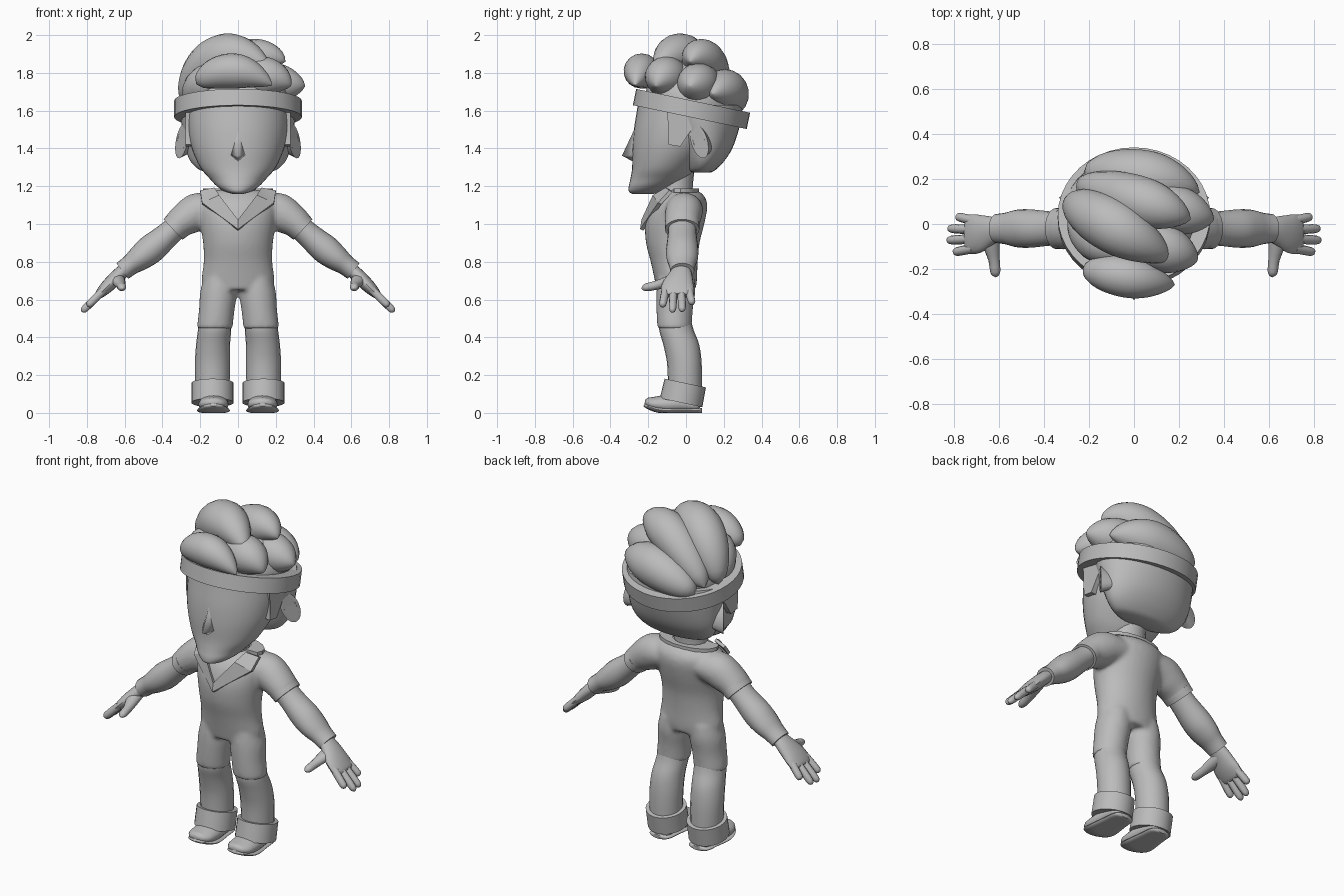
import bpy, bmesh, math
from mathutils import Vector, Matrix

GREY = bpy.data.materials.new("plain grey")
GREY.diffuse_color = (0.5, 0.5, 0.5, 1)
X, Y, Z = Vector((1, 0, 0)), Vector((0, 1, 0)), Vector((0, 0, 1))


def finish(name, bm, mirror=False, angle=40):
    bmesh.ops.recalc_face_normals(bm, faces=bm.faces)
    me = bpy.data.meshes.new(name)
    bm.to_mesh(me)
    bm.free()
    me.materials.append(GREY)
    me.shade_smooth()
    me.set_sharp_from_angle(angle=math.radians(angle))
    ob = bpy.data.objects.new(name, me)
    bpy.context.collection.objects.link(ob)
    if mirror:
        ob.modifiers.new("mirror", 'MIRROR')
    return ob


def spline(rows, steps):
    """Smoothly interpolate rows of numbers."""
    out = []
    for i in range(len(rows) - 1):
        a, b, c, d = (rows[max(i - 1, 0)], rows[i], rows[i + 1], rows[min(i + 2, len(rows) - 1)])
        for k in range(steps):
            t = k / steps
            out.append([0.5 * (2 * q + (r - p) * t + (2 * p - 5 * q + 4 * r - s) * t * t
                        + (3 * q - p - 3 * r + s) * t ** 3) for p, q, r, s in zip(a, b, c, d)])
    return out + [list(rows[-1])]


def tube(name, rows, side=X, n=20, steps=4, flat=False, mirror=False, floor=None):
    """Loft ellipses; each row is x, y, z, radius along side, other radius."""
    rows = spline(rows, steps)
    pts = [Vector(r[:3]) for r in rows]
    bm = bmesh.new()
    rings = []
    for i, r in enumerate(rows):
        t = Z if flat else (pts[min(i + 1, len(pts) - 1)] - pts[max(i - 1, 0)]).normalized()
        u = (side - t * side.dot(t)).normalized()
        v = t.cross(u)
        ring = []
        for k in range(n):
            a = 2 * math.pi * k / n
            p = pts[i] + u * max(r[3], 0.002) * math.cos(a) + v * max(r[4], 0.002) * math.sin(a)
            if floor is not None:
                p.z = max(p.z, floor)
            ring.append(bm.verts.new(p))
        rings.append(ring)
    for a, b in zip(rings, rings[1:]):
        for k in range(n):
            j = (k + 1) % n
            bm.faces.new((a[k], a[j], b[j], b[k]))
    bm.faces.new(rings[0][::-1])
    bm.faces.new(rings[-1])
    return finish(name, bm, mirror)


def upright(name, rows, x=0, **kw):
    """Horizontal sections; each row is z, front y, back y, half width, optional x."""
    return tube(name, [(r[4] if len(r) > 4 else x, (r[1] + r[2]) / 2, r[0], r[3], (r[2] - r[1]) / 2)
                       for r in rows], flat=True, **kw)


def plate(name, points, offset, mirror=False):
    """Extrude an outline along an offset."""
    bm = bmesh.new()
    off = Vector(offset)
    a = [bm.verts.new(p) for p in points]
    b = [bm.verts.new(Vector(p) + off) for p in points]
    bm.faces.new(a[::-1])
    bm.faces.new(b)
    for i in range(len(a)):
        j = (i + 1) % len(a)
        bm.faces.new((a[i], a[j], b[j], b[i]))
    bmesh.ops.triangulate(bm, faces=[f for f in bm.faces if len(f.verts) > 4])
    return finish(name, bm, mirror, 30)


def fuse(name, parts):
    """Melt overlapping parts into one smooth skin."""
    bm = bmesh.new()
    for ob in parts:
        bm.from_mesh(ob.data)
        if ob.modifiers:
            ob.data.transform(Matrix.Scale(-1, 4, X))
            bm.from_mesh(ob.data)
        bpy.data.objects.remove(ob)
    ob = finish(name, bm)
    rm = ob.modifiers.new("skin", 'REMESH')
    rm.mode, rm.voxel_size, rm.use_smooth_shade = 'VOXEL', 0.011, True
    sm = ob.modifiers.new("soften", 'SMOOTH')
    sm.factor, sm.iterations = 0.5, 8


# Overalls: torso, sleeves and thighs in one skin
torso = upright("torso", [(.65, -.155, .05, .17), (.70, -.165, .058, .193), (.80, -.187, .062, .182),
                          (.90, -.212, .072, .185), (1.0, -.217, .097, .20), (1.08, -.197, .112, .212),
                          (1.13, -.167, .107, .207), (1.165, -.13, .08, .17), (1.18, -.11, .05, .11)], n=32)
sleeve = tube("sleeve", [(.12, -.01, 1.08, .10, .08), (.20, -.01, 1.07, .10, .098), (.25, -.015, 1.045, .098, .097),
                         (.30, -.02, 1.012, .093, .084), (.335, -.02, .98, .091, .075)], side=Y, mirror=True)
thigh = upright("thigh", [(.72, -.15, .045, .08, .10), (.64, -.157, .05, .098, .103), (.55, -.157, .037, .095, .112),
                          (.48, -.154, .032, .095, .12), (.445, -.151, .032, .095, .123)], mirror=True)
fuse("overalls", [torso, sleeve, thigh])
tube("sleeve_hem", [(.313, -.02, 1.0, .092, .079), (.344, -.02, .971, .091, .074)], side=Y, n=24,
     steps=1, mirror=True)
upright("neck", [(1.08, -.15, .05, .11), (1.18, -.135, .035, .095), (1.32, -.13, .05, .10)])

# Collar
plate("lapel", [(0, -.225, .965), (0, -.218, 1.015), (.10, -.158, 1.145), (.125, -.09, 1.185),
                (.20, -.07, 1.17), (.19, -.13, 1.105)], (0, -.018, .008), mirror=True)
arc = [math.radians(a) for a in range(-20, 201, 20)]
plate("back_collar", [(.185 * math.cos(a), -.03 + .10 * math.sin(a), 1.168) for a in arc]
      + [(.10 * math.cos(a), -.04 + .08 * math.sin(a), 1.168) for a in reversed(arc)], (0, 0, .02))

# Arms
tube("forearm", [(.29, -.02, 1.02, .075, .062), (.37, -.02, .945, .076, .066), (.46, -.02, .868, .085, .077),
                 (.52, -.02, .82, .083, .068), (.57, -.02, .783, .07, .055), (.612, -.02, .751, .064, .052)],
     side=Y, mirror=True)

# Hands
tube("palm", [(.59, -.022, .768, .045, .034), (.64, -.03, .722, .066, .037), (.69, -.043, .672, .086, .035),
              (.73, -.045, .632, .086, .026), (.742, -.045, .62, .075, .017)], side=Y, mirror=True)
for label, y0, y1, reach in (("index", -.108, -.125, .798), ("middle", -.066, -.072, .827),
                             ("ring", -.025, -.02, .823), ("little", .015, .033, .785)):
    dx = reach - .71
    tube(label + "_finger", [(.71 + dx * t, y0 + (y1 - y0) * t, .652 - dx * t, .021 * s, .022 * s)
                             for t, s in ((0, 1), (.5, 1), (.85, .92), (.96, .6), (1, .1))],
         side=Y, n=10, steps=2, mirror=True)
tube("thumb", [(.645, -.04, .715, .045, .032), (.632, -.10, .695, .036, .028), (.62, -.16, .675, .025, .024),
               (.615, -.21, .665, .023, .021), (.613, -.228, .66, .014, .012), (.613, -.236, .66, .002, .002)],
     side=X, n=12, steps=2, mirror=True)

# Lower legs
upright("shin", [(.50, -.14, .025, .085, .12), (.44, -.142, .04, .088, .124), (.36, -.12, .07, .09, .132),
                 (.26, -.10, .083, .093, .135), (.12, -.095, .085, .09, .135)], mirror=True)
tube("trouser_cuff", [(.135, -.026, .054, .112, .115), (.135, -.004, .158, .112, .112)],
     n=24, steps=1, mirror=True)

# Shoes
tube("shoe", [(.13, .075, .03, .03, .015), (.13, .055, .035, .06, .03), (.13, -.03, .05, .075, .055),
              (.13, -.11, .045, .08, .05), (.13, -.17, .048, .074, .038), (.13, -.205, .056, .05, .025),
              (.13, -.218, .058, .02, .01)], floor=.012, mirror=True)
tube("sole", [(.13, .085, .012, .03, .012), (.13, .065, .012, .066, .016), (.13, -.01, .012, .076, .016),
              (.13, -.10, .012, .087, .018), (.13, -.16, .02, .082, .016), (.13, -.205, .036, .055, .013),
              (.13, -.222, .043, .02, .008)], floor=0, mirror=True)

# Head
upright("head", [(1.160, -.285, -.17, .03), (1.172, -.302, -.12, .07), (1.20, -.303, -.06, .112),
                 (1.24, -.294, .01, .15), (1.30, -.285, .06, .20), (1.40, -.284, .15, .245),
                 (1.50, -.276, .2, .264), (1.60, -.26, .22, .267), (1.67, -.25, .24, .265)], n=36)
bm = bmesh.new()
top, tip, left, right, low = [bm.verts.new(p) for p in (
    (0, -.274, 1.50), (0, -.339, 1.362), (-.044, -.272, 1.365), (.044, -.272, 1.365), (0, -.276, 1.328))]
for f in ((top, left, tip), (top, tip, right), (tip, left, low), (tip, low, right),
          (top, right, low), (top, low, left)):
    bm.faces.new(f)
finish("nose", bm, angle=125)
ear_side = Vector((.5, .75, .38))
tube("ear", [(.23, .11, 1.44, .03, .06), (.282, .08, 1.44, .045, .088), (.298, .069, 1.44, .052, .098),
             (.300, .0675, 1.44, .036, .08), (.284, .079, 1.44, .02, .05)], side=ear_side, steps=1, mirror=True)

# Short hair below the band
upright("back_hair", [(1.272, .03, .13, .14), (1.285, .01, .155, .20), (1.33, -.01, .20, .25),
                      (1.40, -.04, .245, .278), (1.50, -.09, .28, .295), (1.58, -.12, .295, .303),
                      (1.63, -.14, .295, .30)], n=32)
plate("sideburn", [(.20, -.10, 1.64), (.20, -.078, 1.52), (.20, -.092, 1.42), (.20, -.03, 1.41),
                   (.20, .03, 1.50), (.20, .08, 1.64)], (.078, 0, 0), mirror=True)

# Tilted headband
tube("headband", [(0, .02, 1.566, .338, .308), (0, .038, 1.652, .338, .308)], n=40, steps=1)

# Curled hair: a filled crown with swept teardrop locks
upright("hair_crown", [(1.60, -.20, .28, .27), (1.68, -.22, .29, .27), (1.76, -.18, .23, .23),
                       (1.83, -.10, .15, .17), (1.87, -.03, .08, .06)], n=28)


def lock(name, start, mid, end, radius):
    s, m, e = Vector(start), Vector(mid), Vector(end)
    c = 2 * m - (s + e) / 2
    rows = []
    for i in range(25):
        t = i / 24
        p = s * (1 - t) ** 2 + c * 2 * t * (1 - t) + e * t * t
        f = math.sqrt(1 - (1 - t / .5) ** 2) if t < .5 else max(0, math.cos(math.pi * (t - .5))) ** .7
        rows.append((*p, radius * f, radius * f))
    tube(name, rows, side=Z, n=18, steps=1)


lock("front_lock", (-.22, -.20, 1.74), (-.03, -.235, 1.81), (.18, -.27, 1.735), .093)
lock("top_lock", (-.285, .10, 1.64), (-.09, -.01, 1.88), (.17, -.16, 1.82), .122)
lock("crown_lock", (-.25, .18, 1.64), (.03, .10, 1.855), (.25, .02, 1.86), .112)
lock("back_lock", (-.22, .23, 1.61), (.05, .21, 1.70), (.29, .14, 1.69), .118)
lock("right_lock", (-.05, .13, 1.74), (.18, .065, 1.745), (.355, .02, 1.73), .108)
lock("right_front_lock", (-.10, -.04, 1.74), (.12, -.105, 1.78), (.28, -.16, 1.73), .108)
lock("left_lock", (-.25, .06, 1.64), (-.17, -.06, 1.74), (-.05, -.15, 1.80), .10)
